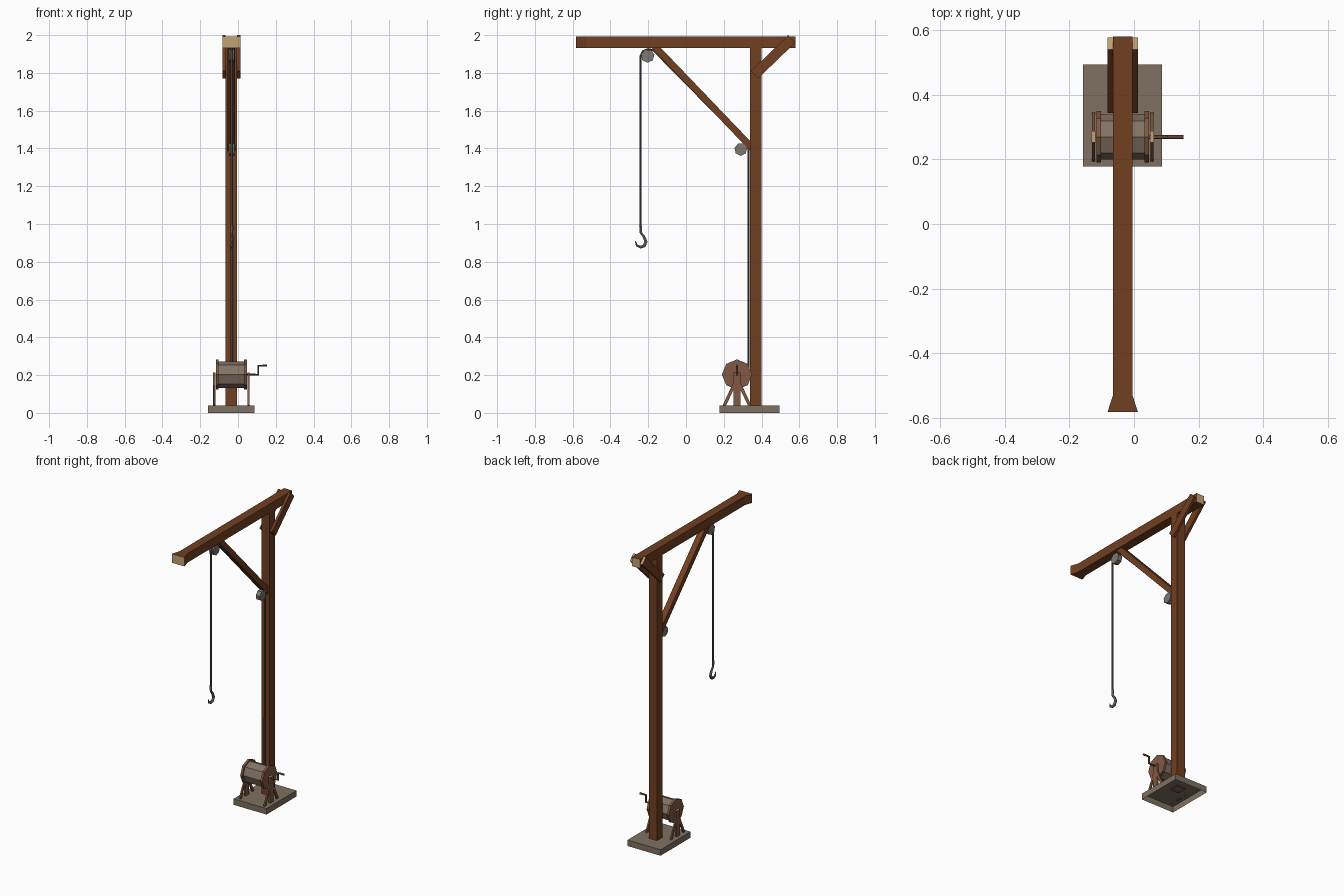
import bpy, bmesh, math
from mathutils import Vector, Matrix

if "Cube" in bpy.data.objects:
    bpy.data.objects.remove(bpy.data.objects["Cube"])

CX = -0.035  # centre line of the crane


def material(name, rgb):
    m = bpy.data.materials.new(name)
    m.diffuse_color = (*rgb, 1)
    m.use_nodes = True
    m.node_tree.nodes["Principled BSDF"].inputs["Base Color"].default_value = m.diffuse_color
    return m


WOOD = material("brown_wood", (0.165, 0.05, 0.016))
END = material("pale_end_grain", (0.55, 0.37, 0.175))
STONE = material("grey_stone", (0.21, 0.165, 0.12))
DRUM = material("drum_grey", (0.23, 0.17, 0.13))
RED = material("reddish_wood", (0.22, 0.098, 0.056))
STEEL = material("pulley_grey", (0.2, 0.185, 0.17))
ROPE = material("dark_rope", (0.10, 0.09, 0.08))


def finish(name, bm, *mats):
    me = bpy.data.meshes.new(name)
    bmesh.ops.recalc_face_normals(bm, faces=bm.faces)
    bm.to_mesh(me)
    bm.free()
    for m in mats:
        me.materials.append(m)
    ob = bpy.data.objects.new(name, me)
    bpy.context.collection.objects.link(ob)
    return ob


def box(name, lo, hi, *mats, end_dir=None, open_bottom=False, edit=None):
    """Box between two corners; faces along end_dir get the second material."""
    lo, hi = Vector(lo), Vector(hi)
    bm = bmesh.new()
    bmesh.ops.create_cube(bm, size=1)
    for v in bm.verts:
        v.co = (lo + hi) / 2 + v.co * (hi - lo)
    if edit:
        edit(bm)
    bm.normal_update()
    if end_dir:
        for f in bm.faces:
            if any(f.normal.dot(Vector(d)) > 0.9 for d in end_dir):
                f.material_index = 1
    ob_bm = [f for f in bm.faces if f.normal.z < -0.9]
    if open_bottom:
        bm.normal_update()
        me = bpy.data.meshes.new(name)
        bmesh.ops.delete(bm, geom=ob_bm, context='FACES_ONLY')
        bm.to_mesh(me)
        bm.free()
        for m in mats:
            me.materials.append(m)
        ob = bpy.data.objects.new(name, me)
        bpy.context.collection.objects.link(ob)
        return ob
    return finish(name, bm, *mats)


def bar(name, p, q, x0, x1, thick, *mats):
    """Slanted bar in the yz plane; the end at q takes the last material."""
    p, q = Vector((0, *p)), Vector((0, *q))
    d = (q - p).normalized()
    n = Vector((0, -d.z, d.y)) * thick / 2
    bm = bmesh.new()
    ring = [bm.verts.new((x0, c.y, c.z)) for c in (p + n, p - n, q - n, q + n)]
    f = bm.faces.new(ring)
    ext = bmesh.ops.extrude_face_region(bm, geom=[f])
    for v in ext["geom"]:
        if isinstance(v, bmesh.types.BMVert):
            v.co.x = x1
    bmesh.ops.recalc_face_normals(bm, faces=bm.faces)
    for g in bm.faces:
        if g.normal.dot(d) > 0.9:
            g.material_index = len(mats) - 1
    return finish(name, bm, *mats)


def wheel(name, x0, x1, y, z, r, sides, mat, turn=0.0):
    """Prism with its axis along x."""
    bm = bmesh.new()
    bmesh.ops.create_cone(bm, cap_ends=True, segments=sides, radius1=r, radius2=r, depth=x1 - x0)
    rot = Matrix.Rotation(turn, 4, 'X') @ Matrix.Rotation(math.pi / 2, 4, 'Y')
    bmesh.ops.transform(bm, verts=bm.verts, matrix=Matrix.Translation(((x0 + x1) / 2, y, z)) @ rot)
    return finish(name, bm, mat)


def tube(name, pts, r, mat, radii=None):
    cu = bpy.data.curves.new(name, 'CURVE')
    cu.dimensions = '3D'
    cu.bevel_depth = r
    cu.bevel_resolution = 1
    cu.use_fill_caps = True
    sp = cu.splines.new('POLY')
    sp.points.add(len(pts) - 1)
    for i, (pt, c) in enumerate(zip(sp.points, pts)):
        pt.co = (*c, 1)
        pt.radius = radii[i] if radii else 1
    tmp = bpy.data.objects.new(name + "_curve", cu)
    bpy.context.collection.objects.link(tmp)
    dg = bpy.context.evaluated_depsgraph_get()
    me = bpy.data.meshes.new_from_object(tmp.evaluated_get(dg))
    bpy.data.objects.remove(tmp)
    me.materials.clear()
    me.materials.append(mat)
    for p in me.polygons:
        p.use_smooth = False
    ob = bpy.data.objects.new(name, me)
    bpy.context.collection.objects.link(ob)


# hollow base slab and post
box("base", (-0.158, 0.178, 0), (0.087, 0.495, 0.04), STONE, open_bottom=True)
box("post", (CX - 0.03, 0.34, 0.03), (CX + 0.03, 0.4, 1.94), WOOD, open_bottom=True)


# top beam with a flared front end
def flare(bm):
    front = [f for f in bm.faces if f.calc_center_median().y < -0.5]
    ext = bmesh.ops.extrude_face_region(bm, geom=front)
    bmesh.ops.delete(bm, geom=front, context='FACES')
    for v in ext["geom"]:
        if isinstance(v, bmesh.types.BMVert):
            v.co.y = -0.583
            v.co.x = CX + (v.co.x - CX) * 1.57
    bmesh.ops.recalc_face_normals(bm, faces=bm.faces)


box("beam", (CX - 0.03, -0.53, 1.933), (CX + 0.03, 0.581, 1.993), WOOD, END,
    end_dir=[(0, 1, 0), (0, -1, 0)], edit=flare)

# braces: long front strut and paired rear struts
bar("front_brace", (0.36, 1.392), (-0.17, 1.945), CX - 0.02, CX + 0.02, 0.036, WOOD)
for side, name in ((-1, "left"), (1, "right")):
    a, b = sorted((CX + side * 0.03, CX + side * 0.047))
    bar(name + "_rear_brace", (0.363, 1.79), (0.56, 1.98), a, b, 0.054, WOOD, END)

# pulleys
wheel("top_pulley", CX - 0.013, CX + 0.017, -0.203, 1.89, 0.036, 7, STEEL, 0.2)
wheel("post_pulley", CX - 0.013, CX + 0.017, 0.29, 1.395, 0.034, 7, STEEL, 0.2)

# rope and hook
RX = CX + 0.002
path = [(0.33, 0.2), (0.33, 1.4), (0.318, 1.422), (-0.172, 1.919), (-0.2, 1.926),
        (-0.228, 1.915), (-0.24, 1.89), (-0.24, 0.975)]
tube("rope", [(RX, y, z) for y, z in path], 0.0065, ROPE)
hook = [(-0.24, 0.992), (-0.24, 0.955), (-0.222, 0.932), (-0.212, 0.905), (-0.222, 0.884),
        (-0.241, 0.878), (-0.26, 0.886), (-0.268, 0.908)]
tube("hook", [(RX, y, z) for y, z in hook], 0.009, STEEL,
     [1, 0.8, 0.9, 1.1, 1.1, 1.0, 0.8, 0.3])

# winch: drum, flanges, stands
WY, WZ = 0.27, 0.203
wheel("winch_drum", -0.105, 0.032, WY, WZ, 0.07, 8, DRUM)
for side, name in ((-1, "left"), (1, "right")):
    a, b = sorted((CX + side * 0.067, CX + side * 0.082))
    wheel(name + "_flange", a, b, WY, WZ, 0.08, 8, RED)
    a, b = sorted((CX + side * 0.084, CX + side * 0.097))
    box(name + "_stand_post", (a, WY - 0.018, 0.035), (b, WY + 0.018, 0.213), RED, END,
        end_dir=[(0, 0, 1)])
    for k, leg in ((-1, "front"), (1, "back")):
        bar(f"{name}_{leg}_stand_leg", (WY + k * 0.068, 0.037), (WY + k * 0.008, 0.165),
            a + 0.002, b - 0.002, 0.017, RED)

# crank
tube("crank", [(0.03, WY, WZ), (0.108, WY, WZ), (0.108, WY, 0.25), (0.153, WY, 0.25)], 0.0065, RED)
